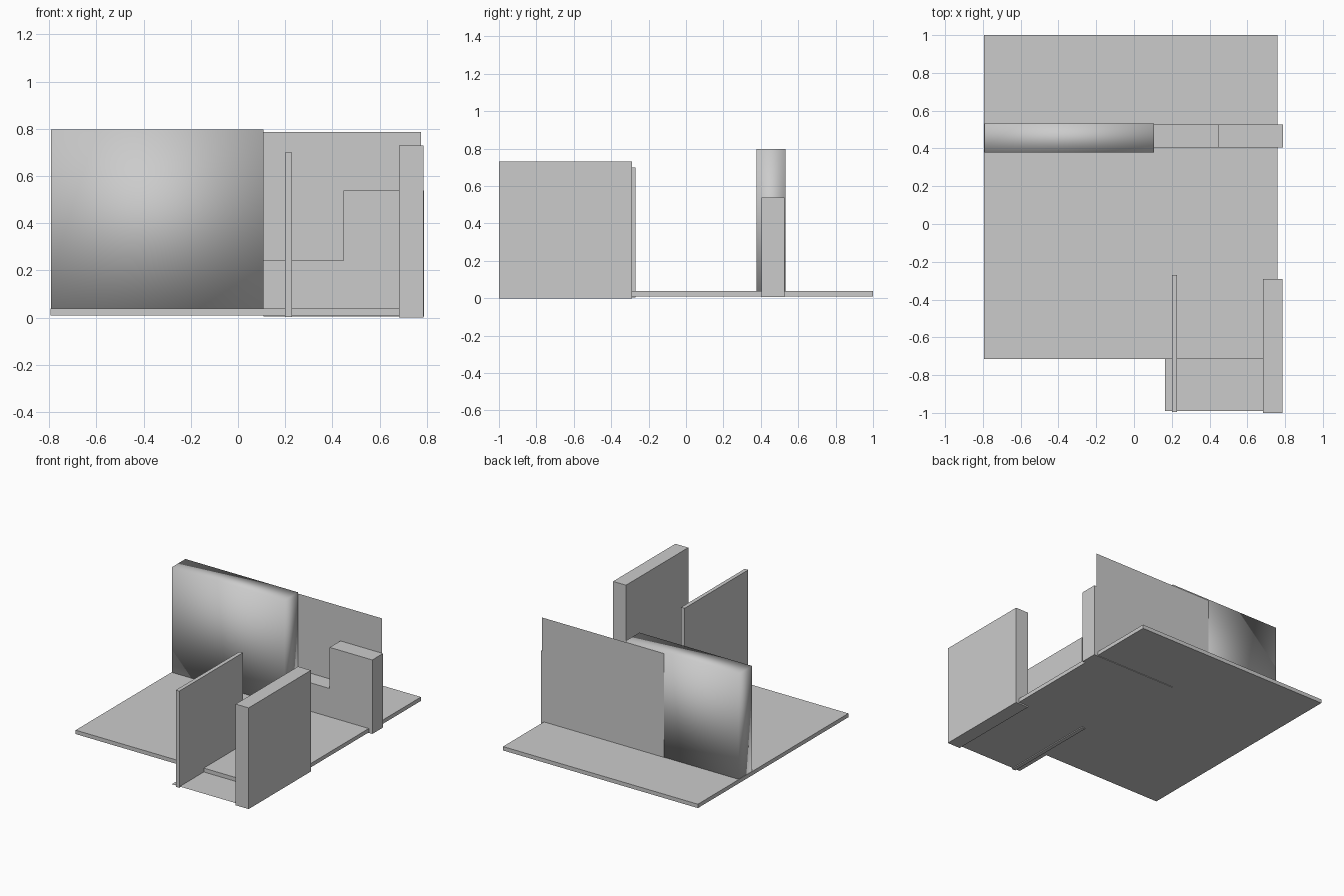
import bpy, bmesh

if "Cube" in bpy.data.objects:
    bpy.data.objects.remove(bpy.data.objects["Cube"])


def mesh_object(name, bm, smooth=False):
    bmesh.ops.recalc_face_normals(bm, faces=bm.faces)
    me = bpy.data.meshes.new(name)
    bm.to_mesh(me)
    bm.free()
    for p in me.polygons:
        p.use_smooth = smooth
    ob = bpy.data.objects.new(name, me)
    bpy.context.collection.objects.link(ob)
    return ob


def box(name, x, y, z, smooth=False):
    bm = bmesh.new()
    bmesh.ops.create_cube(bm, size=1)
    for v in bm.verts:
        v.co = [(a[0] + a[1]) / 2 + c * (a[1] - a[0]) for a, c in zip((x, y, z), v.co)]
    return mesh_object(name, bm, smooth)


def sheet(name, corners):
    bm = bmesh.new()
    bm.faces.new([bm.verts.new(c) for c in corners])
    return mesh_object(name, bm)


# Floors
box("floor_slab", (-0.795, 0.76), (-0.715, 1.0), (0.01, 0.038))
sheet("entry_floor", [(0.165, -0.99, 0.01), (0.78, -0.99, 0.01),
                      (0.78, -0.715, 0.01), (0.165, -0.715, 0.01)])

# Front side walls
box("thin_side_wall", (0.20, 0.228), (-0.995, -0.27), (0.003, 0.70))
box("thick_side_wall", (0.682, 0.785), (-1.0, -0.29), (0.0, 0.73))

# Smooth-shaded thick back wall
box("thick_back_wall", (-0.792, 0.107), (0.378, 0.532), (0.02, 0.797), smooth=True)

# Thin sheet closing the back
sheet("back_panel", [(0.775, 0.534, 0.02), (-0.20, 0.534, 0.02),
                     (-0.20, 0.534, 0.787), (0.775, 0.534, 0.787)])

# Stepped block: L-shaped front profile pushed back in y
profile = [(0.107, 0.006), (0.788, 0.006), (0.788, 0.54),
           (0.448, 0.54), (0.448, 0.243), (0.107, 0.243)]
bm = bmesh.new()
face = bm.faces.new([bm.verts.new((x, 0.405, z)) for x, z in profile])
ext = bmesh.ops.extrude_face_region(bm, geom=[face], use_keep_orig=True)
for g in ext["geom"]:
    if isinstance(g, bmesh.types.BMVert):
        g.co.y = 0.527
mesh_object("stepped_block", bm)
